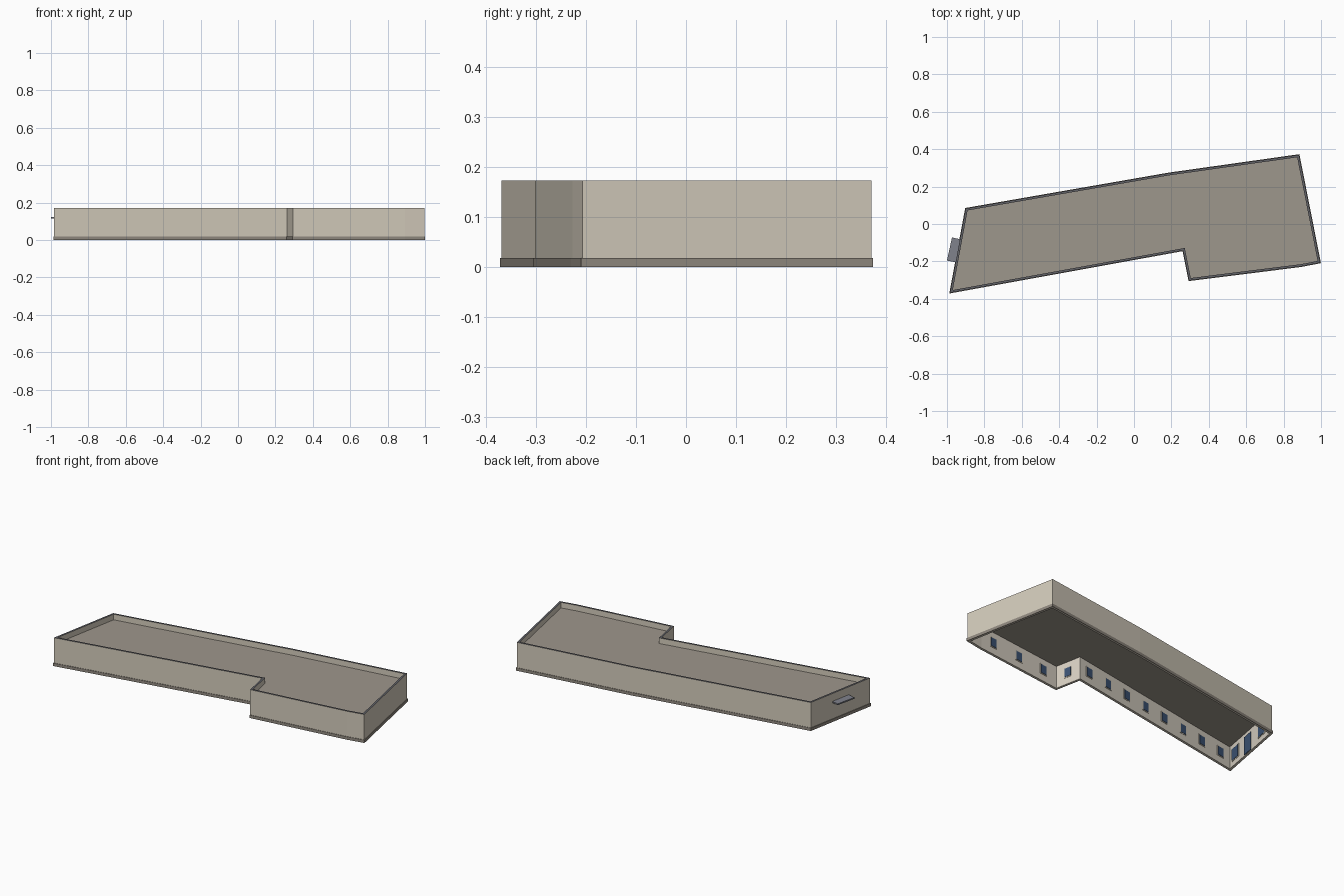
import bpy, bmesh
from mathutils import Vector

if "Cube" in bpy.data.objects:
    bpy.data.objects.remove(bpy.data.objects["Cube"])


def mat(name, r, g, b):
    m = bpy.data.materials.new(name)
    lin = [((c / 255 + 0.055) / 1.055) ** 2.4 for c in (r, g, b)]
    m.diffuse_color = (*lin, 1)
    m.use_nodes = True
    m.node_tree.nodes["Principled BSDF"].inputs["Base Color"].default_value = m.diffuse_color
    return m


WALL = mat("beige_render", 212, 204, 188)
PLASTER = mat("pale_plaster", 222, 214, 200)
ROOF = mat("grey_brown_roof", 158, 151, 140)
PLINTH = mat("dark_plinth", 145, 138, 128)
COPING = mat("slate_coping", 98, 99, 105)
CANOPY = mat("blue_grey_canopy", 128, 130, 140)
GLASS = mat("blue_glass", 62, 86, 120)

# Footprint, counter-clockwise from the front left corner
FOOT = [Vector(p) for p in [(-0.984, -0.368), (0.262, -0.142), (0.294, -0.302),
                            (0.893, -0.227), (0.996, -0.207), (0.882, 0.37),
                            (0.187, 0.272), (-0.9, 0.083)]]
TOP, ROOF_Z, THICK = 0.172, 0.138, 0.012


def inward(a, b):
    d = (b - a).normalized()
    return Vector((-d.y, d.x))


def offset(d):
    """Footprint moved inward by d with mitred corners."""
    out = []
    for i, p in enumerate(FOOT):
        n1 = inward(FOOT[i - 1], p)
        n2 = inward(p, FOOT[(i + 1) % len(FOOT)])
        out.append(p + (n1 + n2) * d / (1 + n1.dot(n2)))
    return out


def finish(bm, name, mats):
    me = bpy.data.meshes.new(name)
    bmesh.ops.recalc_face_normals(bm, faces=bm.faces)
    bm.to_mesh(me)
    bm.free()
    ob = bpy.data.objects.new(name, me)
    bpy.context.collection.objects.link(ob)
    for m in mats:
        me.materials.append(m)
    return ob


def ring(name, section, mats, index):
    """Sweep a closed (inset, z) section round the footprint."""
    bm = bmesh.new()
    loops = [[bm.verts.new((p.x, p.y, z)) for p in offset(d)] for d, z in section]
    n = len(FOOT)
    for k, lo in enumerate(loops):
        hi = loops[(k + 1) % len(loops)]
        for i in range(n):
            j = (i + 1) % n
            f = bm.faces.new((lo[i], lo[j], hi[j], hi[i]))
            f.material_index = index[k]
    return finish(bm, name, mats)


def prism(name, pts, z0, z1, m):
    bm = bmesh.new()
    f = bm.faces.new([bm.verts.new((p.x, p.y, z0)) for p in pts])
    r = bmesh.ops.extrude_face_region(bm, geom=[f])
    for v in r["geom"]:
        if isinstance(v, bmesh.types.BMVert):
            v.co.z = z1
    return finish(bm, name, [m])


# Walls with parapet: outside, coping, parapet inside, room side, underside
ring("walls", [(0, 0), (0, TOP), (THICK, TOP), (THICK, ROOF_Z), (THICK, 0)],
     [WALL, COPING, PLASTER], [0, 1, 0, 2, 0])

# Plinth band round the foot of the walls
ring("plinth", [(-0.003, 0), (-0.003, 0.018), (0.001, 0.018), (0.001, 0)],
     [PLINTH], [0, 0, 0, 0])

# Flat roof deck inside the parapet
prism("roof_deck", offset(THICK), ROOF_Z - 0.003, ROOF_Z, ROOF)

INNER = offset(THICK)


def plate(name, side, t, width, z0, z1, m, depth):
    """Thin panel on the room side of a wall, t along its length."""
    a, b = INNER[side], INNER[(side + 1) % len(INNER)]
    d, n = (b - a).normalized() * width / 2, inward(a, b)
    c = a.lerp(b, t)
    prism(name, [c - d, c + d, c + d + n * depth, c - d + n * depth], z0, z1, m)


def window(side, t, width=0.042, z0=0.045, z1=0.097):
    plate("window_frame", side, t, width + 0.012, z0 - 0.005, z1 + 0.005, WALL, 0.002)
    plate("window_glass", side, t, width, z0, z1, GLASS, 0.004)


# Regular windows: wall number -> positions along it
ROWS = {0: [(i + 0.5) / 8 for i in range(8)],
        1: [0.5],
        2: [0.17, 0.5, 0.84],
        4: [0.2, 0.4, 0.6, 0.8],
        5: [(i + 0.5) / 4 for i in range(4)],
        6: [(i + 0.5) / 7 for i in range(7)]}
for side, places in ROWS.items():
    for t in places:
        window(side, t)

# Entrance end: door between two larger windows
for t in (0.2, 0.86):
    window(7, t, 0.065, 0.035, 0.105)
plate("door", 7, 0.54, 0.07, 0.003, 0.112, GLASS, 0.004)

# Canopy over the entrance
prism("entrance_canopy", [Vector(p) for p in [(-0.973, -0.072), (-1.0, -0.195),
      (-0.95, -0.206), (-0.927, -0.082)]], 0.116, 0.124, CANOPY)
